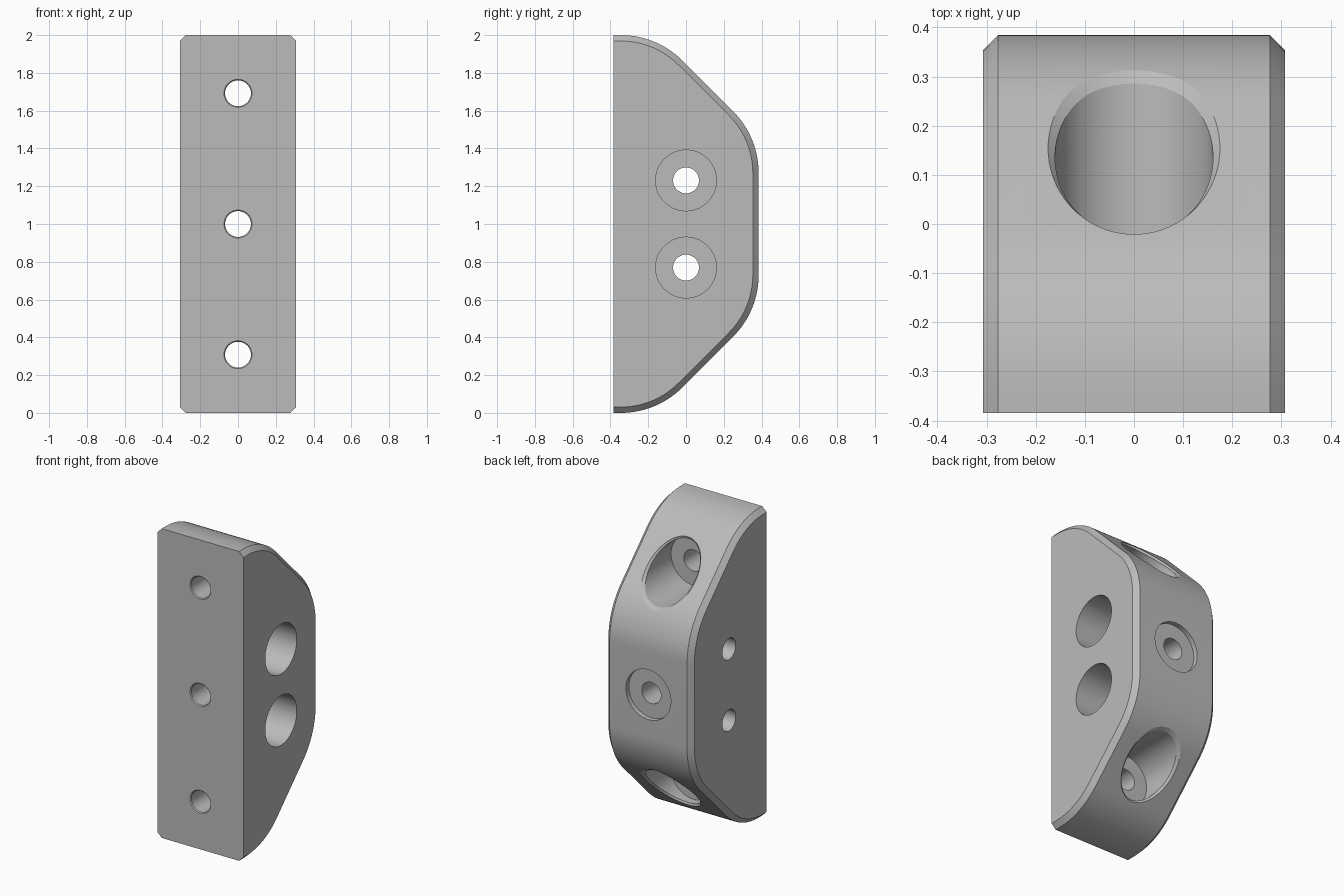
import bpy, bmesh
from math import sin, cos, pi, sqrt

cube = bpy.data.objects.get("Cube")
if cube:
    bpy.data.objects.remove(cube, do_unlink=True)

HALF_W, HALF_D = 0.3077, 0.3846       # block half width and half depth
CHAMFER, ROUND = 0.031, 0.4615        # side chamfer and outline rounding
UPPER = (-0.3451, 0.5385)             # arc centres (y, height from middle)
LOWER = (-0.0769, 0.2703)
BORE, HOLE = 0.161, 0.0685            # counterbore and bolt hole radii
RIM = 0.0155                          # chamfer of the slanted bore mouths
SIDES, ARC = 64, 14


def loft(bm, rings):
    """Skin a list of point rings and cap both ends."""
    rows = [[bm.verts.new(p) for p in ring] for ring in rings]
    for a, b in zip(rows, rows[1:]):
        for i in range(len(a)):
            j = (i + 1) % len(a)
            bm.faces.new((a[i], a[j], b[j], b[i]))
    bm.faces.new(rows[0][::-1])
    bm.faces.new(rows[-1])


def make_object(name, bm):
    bmesh.ops.recalc_face_normals(bm, faces=bm.faces[:])
    mesh = bpy.data.meshes.new(name)
    bm.to_mesh(mesh)
    bm.free()
    obj = bpy.data.objects.new(name, mesh)
    bpy.context.collection.objects.link(obj)
    return obj


def outline(x, inset):
    """Side outline of the block; the front edge is never inset."""
    r = ROUND - inset
    half = [(-HALF_D, 1 - inset)]
    for (cy, ch), start in ((UPPER, pi / 2), (LOWER, pi / 4)):
        for i in range(ARC + 1):
            a = start - pi / 4 * i / ARC
            half.append((cy + r * cos(a), ch + r * sin(a)))
    full = half + [(y, -h) for y, h in reversed(half)]
    return [(x, y, 1 + h) for y, h in full]


def back_surface(z):
    """Depth y of the back surface at a height on the slope or lower arc."""
    h = abs(z - 1)
    arc_end = LOWER[1] + ROUND * sin(pi / 4)
    if h > arc_end:
        return LOWER[0] + ROUND * cos(pi / 4) + arc_end - h
    return LOWER[0] + sqrt(ROUND ** 2 - (h - LOWER[1]) ** 2)


def ring_y(radius, z, depth):
    """Ring around the y axis; depth is a number or a function of height."""
    pts = []
    for i in range(SIDES):
        a = 2 * pi * (i + 0.5) / SIDES
        pz = z + radius * sin(a)
        y = depth(pz) if callable(depth) else depth
        pts.append((radius * cos(a), y, pz))
    return pts


def ring_x(radius, z, x):
    return [(x, px, pz) for px, _, pz in ring_y(radius, z, 0)]


# Block with chamfered sides
bm = bmesh.new()
loft(bm, [outline(-HALF_W, CHAMFER), outline(CHAMFER - HALF_W, 0),
          outline(HALF_W - CHAMFER, 0), outline(HALF_W, CHAMFER)])
block = make_object("mounting_block", bm)

# Hole cutters
bm = bmesh.new()


def front_end(z):
    """Bolt hole end with a fine countersink at the front."""
    wide = HOLE + 0.006
    return [ring_y(HOLE, z, 0.006 - HALF_D), ring_y(wide, z, -HALF_D - 0.0005),
            ring_y(wide, z, -0.5)]


# Middle bolt hole with a shallow counterbore
loft(bm, [ring_y(BORE, 1, 0.5), ring_y(BORE, 1, 0.354),
          ring_y(HOLE, 1, 0.354)] + front_end(1))

for s in (-1, 1):
    # Deep counterbores through the slopes, with chamfered mouths
    z = 1 + s * 0.692
    floor = -0.077
    loft(bm, [ring_y(BORE + RIM, z, 0.6),
              ring_y(BORE + RIM, z, lambda h: back_surface(h) + 0.002),
              ring_y(BORE, z, lambda h: back_surface(h) - 0.018),
              ring_y(BORE, z, floor), ring_y(HOLE, z, floor)] + front_end(z))
    # Sideways bolt holes, counterbored from the left
    z = 1 + s * 0.2308
    loft(bm, [ring_x(BORE, z, 0.4), ring_x(BORE, z, 0),
              ring_x(HOLE, z, 0), ring_x(HOLE, z, -0.4)])
cutter = make_object("hole_cutter", bm)

mod = block.modifiers.new("holes", 'BOOLEAN')
mod.operation, mod.solver, mod.object = 'DIFFERENCE', 'EXACT', cutter
bpy.context.view_layer.update()
graph = bpy.context.evaluated_depsgraph_get()
cut_mesh = bpy.data.meshes.new_from_object(block.evaluated_get(graph))
block.modifiers.clear()
block.data = cut_mesh
bpy.data.objects.remove(cutter, do_unlink=True)

# Smooth curves, crisp edges
cut_mesh.polygons.foreach_set("use_smooth", [True] * len(cut_mesh.polygons))
cut_mesh.set_sharp_from_angle(angle=pi / 7)

# Plain grey
grey = bpy.data.materials.new("plain_grey")
grey.use_nodes = True
colour = (0.5, 0.5, 0.5, 1)
grey.diffuse_color = colour
grey.node_tree.nodes["Principled BSDF"].inputs["Base Color"].default_value = colour
cut_mesh.materials.clear()
cut_mesh.materials.append(grey)
